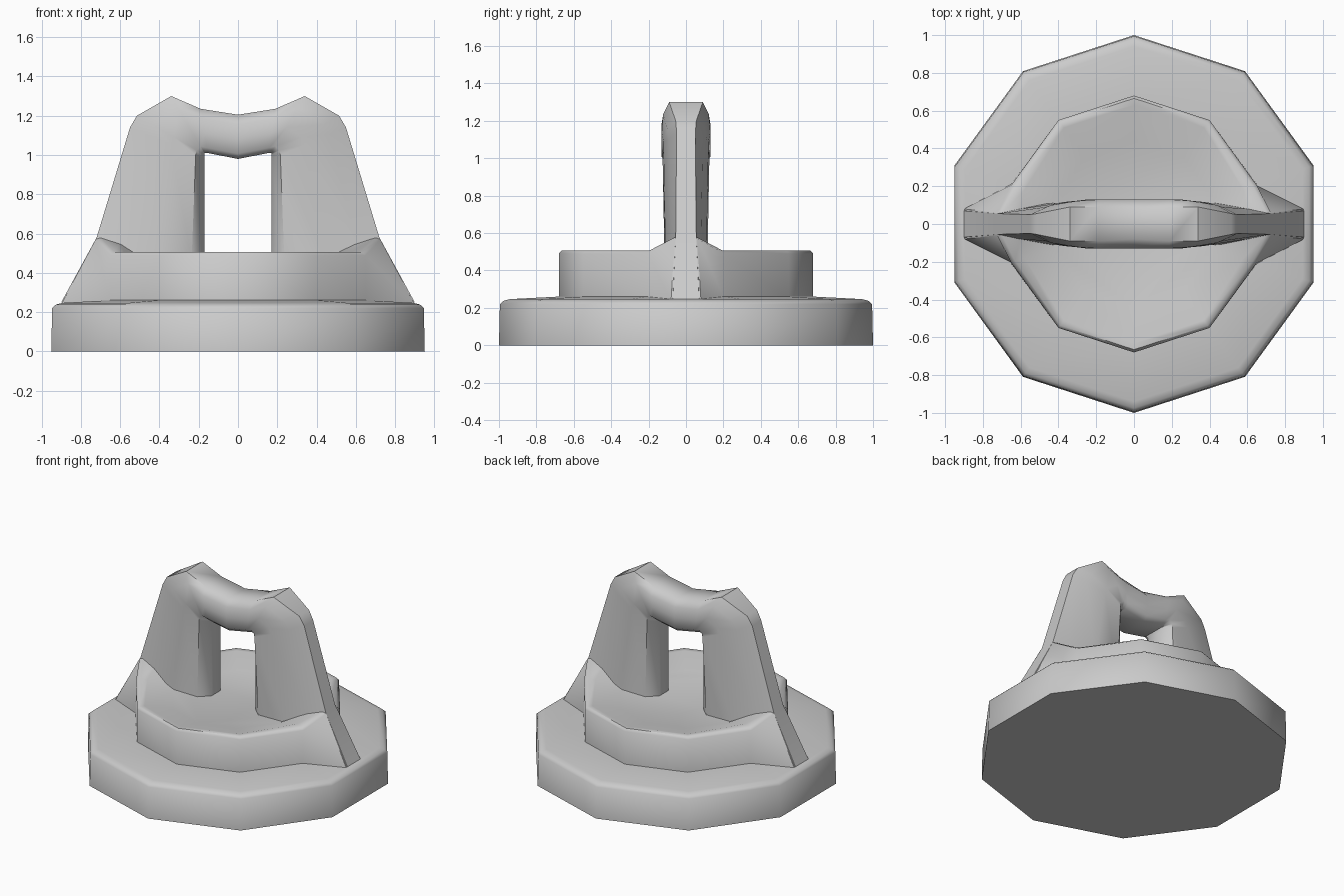
import bpy, bmesh, math

if "Cube" in bpy.data.objects:
    bpy.data.objects.remove(bpy.data.objects["Cube"])


def make_object(name, rings, cap_start=True, cap_end=True):
    """Skin a list of equally long closed rings into a smooth-by-angle mesh."""
    bm = bmesh.new()
    loops = [[bm.verts.new(p) for p in ring] for ring in rings]
    n = len(loops[0])
    for a, b in zip(loops, loops[1:]):
        for i in range(n):
            j = (i + 1) % n
            bm.faces.new((a[i], a[j], b[j], b[i]))
    if cap_start:
        bm.faces.new(loops[0][::-1])
    if cap_end:
        bm.faces.new(loops[-1])
    bmesh.ops.recalc_face_normals(bm, faces=bm.faces)
    mesh = bpy.data.meshes.new(name)
    bm.to_mesh(mesh)
    bm.free()
    obj = bpy.data.objects.new(name, mesh)
    bpy.context.collection.objects.link(obj)
    bpy.context.view_layer.objects.active = obj
    obj.select_set(True)
    bpy.ops.object.shade_smooth_by_angle(angle=math.radians(50))
    obj.select_set(False)
    return obj


def decagon(r, z):
    return [(r * math.cos(math.radians(90 + 36 * k)),
             r * math.sin(math.radians(90 + 36 * k)), z) for k in range(10)]


def four_way(quadrant):
    """Complete a ring from its quarter, starting on the +y axis."""
    right = quadrant + [(x, -y, z) for x, y, z in reversed(quadrant)]
    left = [(-x, y, z) for x, y, z in reversed(right[1:-1])]
    return right + left


# Ten-sided base disc with a softened upper rim
base_profile = [(1, 0), (0.995, 0.22), (0.975, 0.238), (0.94, 0.247), (0.65, 0.262)]
make_object("base_disc", [decagon(r, z) for r, z in base_profile])

# Raised tier, flaring into the feet, with a shallow dish on top
tier_rings = [
    [(0, .68, .24), (.4, .55, .24), (.65, .21, .24), (.90, .08, .24)],
    [(0, .68, .49), (.4, .55, .49), (.65, .205, .49), (.725, .06, .57)],
    [(0, .665, .507), (.39, .538, .507), (.63, .195, .507), (.70, .055, .58)],
    [(0, .63, .505), (.37, .51, .505), (.58, .18, .507), (.60, .07, .55)],
    [(0, .44, .455), (.26, .356, .455), (.418, .136, .455), (.43, .05, .455)],
]
make_object("raised_tier", [four_way(q) for q in tier_rings])

# Arched handle: inner point, outer point, half thickness from inner to outer
stations = [
    ((.17, .25), (.90, .25), (.05, .12, .11, .10, .07)),
    ((.17, .45), (.72, .58), (.05, .115, .11, .08, .055)),
    ((.17, .98), (.55, 1.14), (.05, .125, .12, .09, .05)),
    ((.17, 1.0), (.515, 1.20), (.07, .125, .12, .10, .055)),
    ((.17, 1.01), (.34, 1.30), (.09, .13, .13, .122, .09)),
    ((.155, 1.01), (.19, 1.235), (.10, .13, .13, .13, .09)),
    ((0, .98), (0, 1.205), (.10, .13, .13, .13, .08)),
]
fractions = (0, .12, .45, .78, 1)


def section(inner, outer, widths, side):
    pts = []
    for f, w in zip(fractions, widths):
        x = inner[0] + f * (outer[0] - inner[0])
        z = inner[1] + f * (outer[1] - inner[1])
        pts.append((side * x, w, z))
    return pts + [(x, -y, z) for x, y, z in reversed(pts)]


right_half = [section(*s, 1) for s in stations]
left_half = [section(*s, -1) for s in reversed(stations[:-1])]
make_object("arched_handle", right_half + left_half)
